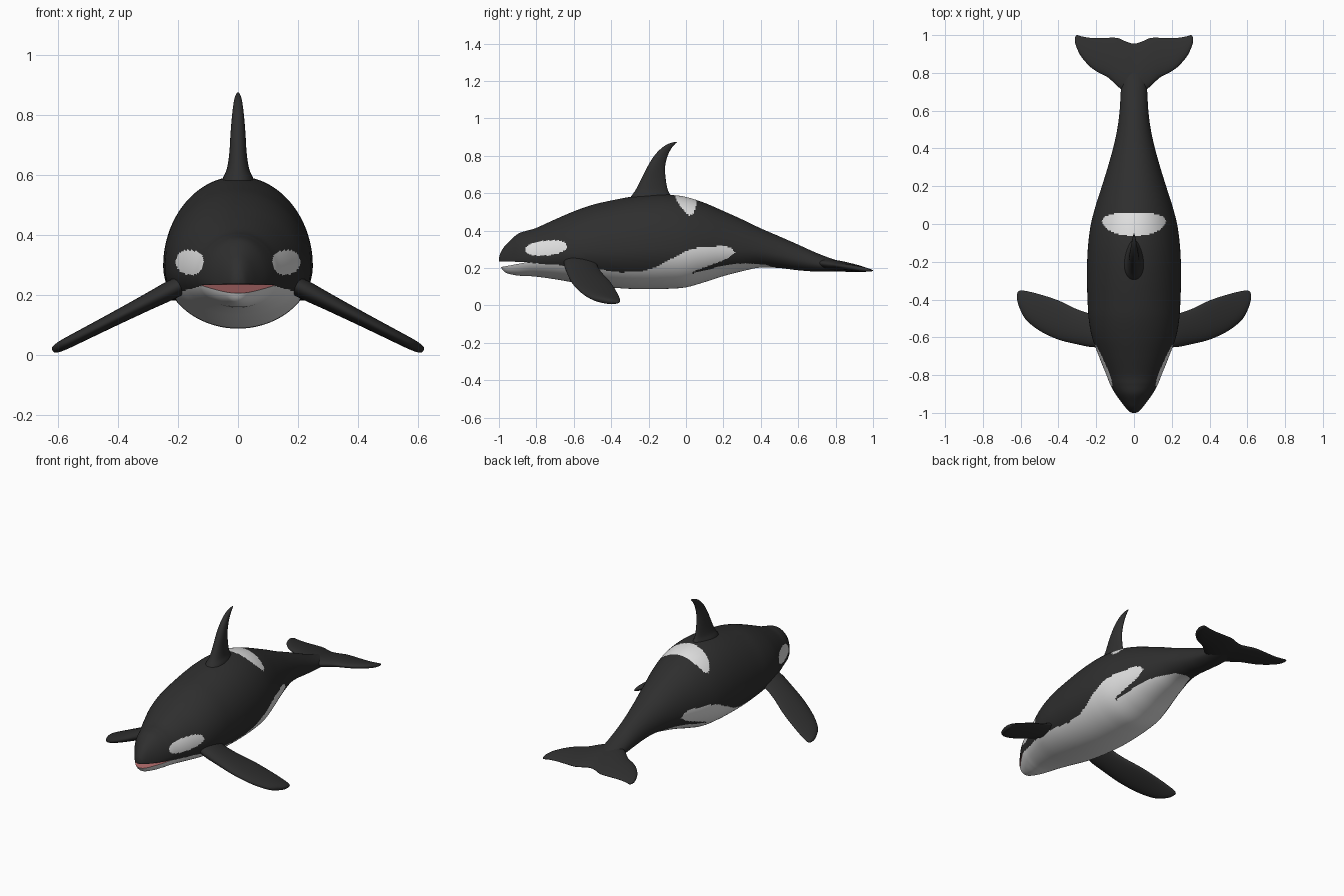
import bpy, bmesh, math
from mathutils import Vector

if "Cube" in bpy.data.objects:
    bpy.data.objects.remove(bpy.data.objects["Cube"])


def material(name, rgb):
    m = bpy.data.materials.new(name)
    m.diffuse_color = (*rgb, 1)
    m.use_nodes = True
    m.node_tree.nodes["Principled BSDF"].inputs["Base Color"].default_value = m.diffuse_color
    return m


MATS = [material("black skin", (0.028, 0.028, 0.028)),
        material("white skin", (0.75, 0.75, 0.75)),
        material("mouth pink", (0.42, 0.14, 0.14))]


def smooth_rows(rows, steps):
    """Catmull-Rom interpolation between rows of numbers."""
    out = []
    for i in range(len(rows) - 1):
        a, b, c, d = (rows[max(0, min(len(rows) - 1, i + k))] for k in (-1, 0, 1, 2))
        for s in range(steps):
            t = s / steps
            out.append([0.5 * (2 * q + (r - p) * t + (2 * p - 5 * q + 4 * r - u) * t * t
                               + (3 * q - p - 3 * r + u) * t ** 3)
                        for p, q, r, u in zip(a, b, c, d)])
    return out + [list(rows[-1])]


def interp(table, v):
    """Piecewise linear lookup."""
    if v <= table[0][0]:
        return table[0][1]
    for (a, p), (b, q) in zip(table, table[1:]):
        if v <= b:
            return p + (q - p) * (v - a) / (b - a)
    return table[-1][1]


def loft(name, rings, paint=None):
    """Skin closed rings, cap both ends, colour faces by a rule."""
    bm = bmesh.new()
    vs = [[bm.verts.new(p) for p in ring] for ring in rings]
    n = len(vs[0])
    for a, b in zip(vs, vs[1:]):
        for i in range(n):
            j = (i + 1) % n
            bm.faces.new((a[i], a[j], b[j], b[i]))
    bm.faces.new(vs[0])
    bm.faces.new(vs[-1])
    bmesh.ops.recalc_face_normals(bm, faces=bm.faces)
    if paint:
        for f in bm.faces:
            f.material_index = paint(f.calc_center_median())
    me = bpy.data.meshes.new(name)
    bm.to_mesh(me)
    bm.free()
    for m in MATS:
        me.materials.append(m)
    ob = bpy.data.objects.new(name, me)
    bpy.context.collection.objects.link(ob)
    return ob


def shade(ob, angle=40):
    bpy.ops.object.select_all(action='DESELECT')
    ob.select_set(True)
    bpy.context.view_layer.objects.active = ob
    bpy.ops.object.shade_smooth_by_angle(angle=math.radians(angle))


def fin(name, stations, place, steps=6, n=32):
    """Stations are span, leading edge, trailing edge, half thickness."""
    rings = []
    for s, lead, trail, half in smooth_rows(stations, steps):
        mid, chord = (lead + trail) / 2, (trail - lead) / 2
        ring = []
        for k in range(n):
            a = math.tau * k / n
            thick = half * math.sin(a) * (1 - 0.25 * math.cos(a))
            ring.append(place(s, mid + chord * math.cos(a), thick))
        rings.append(ring)
    ob = loft(name, rings)
    shade(ob, 60)
    return ob


# Body stations: y, top z, bottom z, half width
BODY = [(-1.0, .253, .235, .008), (-.993, .278, .212, .024), (-.975, .31, .184, .042),
        (-.95, .338, .17, .062), (-.9, .382, .16, .098), (-.85, .40, .157, .126),
        (-.8, .415, .154, .146), (-.7, .46, .14, .186), (-.6, .503, .123, .222),
        (-.5, .538, .108, .24), (-.4, .561, .096, .246), (-.3, .58, .089, .249),
        (-.2, .592, .087, .248), (-.1, .593, .089, .242), (0, .58, .097, .228),
        (.1, .548, .125, .202), (.2, .505, .157, .17), (.3, .46, .183, .139),
        (.4, .412, .203, .111), (.5, .369, .2, .089), (.6, .325, .188, .076),
        (.7, .28, .181, .07), (.8, .243, .182, .062), (.88, .222, .186, .04),
        (.94, .205, .19, .008)]

# Paint borders as (y, z): belly edge, flank lobe top and bottom
BELLY = [(-1, .228), (-.85, .23), (-.75, .22), (-.6, .21), (-.35, .177), (-.246, .18),
         (-.166, .203), (-.085, .246), (-.005, .29), (.035, .302), (.0351, .17), (.1, .189),
         (.235, .22), (.316, .226), (.43, .217), (.49, .195), (.5, 0)]
LOBE_TOP = [(.035, .302), (.075, .311), (.18, .317), (.235, .313), (.262, .285)]
LOBE_LOW = [(.035, .18), (.128, .214), (.21, .246), (.25, .272), (.262, .285)]


def paint(p):
    x, y, z = abs(p.x), p.y, p.z
    if z < interp(BELLY, y):                                   # belly and chin
        return 1
    if .035 < y < .262 and interp(LOBE_LOW, y) < z < interp(LOBE_TOP, y):
        return 1                                               # flank lobe
    u, v = (y + .748) / .11, (z - .307 - .08 * (y + .748)) / .04
    if x > .05 and abs(u) ** 2.3 + abs(v) ** 2.3 < 1:          # eye patch
        return 1
    w = x / .168
    if z > .42 and w < 1:                                      # saddle
        if .015 - .078 * math.sqrt(1 - w * w) < y < .015 + .042 * math.sqrt(1 - w ** 4):
            return 1
    return 0


rings = []
N = 160
for y, top, bot, wid in smooth_rows(BODY, 14):
    c = bot + .42 * (top - bot)
    ring = []
    for k in range(N):
        a = math.tau * k / N
        s = math.sin(a)
        ring.append((wid * math.cos(a), y, c + s * ((top - c) if s > 0 else (c - bot))))
    rings.append(ring)
body = loft("body", rings, paint)

# Mouth: wedge cut out of the snout, its walls stay pink
wedge = [(-1.05, .237), (-1.05, .194), (-.845, .232)]
cutter = loft("mouth_cutter", [[(x, y, z) for y, z in wedge] for x in (-.3, .3)], lambda p: 2)
cutter.hide_render = True
mod = body.modifiers.new("mouth", 'BOOLEAN')
mod.operation, mod.solver, mod.object = 'DIFFERENCE', 'EXACT', cutter
bpy.context.view_layer.objects.active = body
bpy.ops.object.modifier_apply(modifier=mod.name)
bpy.data.objects.remove(cutter)
shade(body)

# Dorsal fin
fin("dorsal_fin",
    [(.54, -.32, -.05, .06), (.585, -.292, -.08, .05), (.62, -.268, -.098, .036),
     (.674, -.24, -.108, .028), (.74, -.207, -.112, .024), (.80, -.17, -.098, .019),
     (.84, -.132, -.078, .014), (.862, -.098, -.06, .009), (.873, -.066, -.048, .003)],
    lambda s, c, t: (t, c, s))

# Pectoral fins, sloping down and out
PEC = [(.14, -.65, -.47, .03), (.22, -.652, -.475, .031), (.3, -.637, -.452, .027),
       (.4, -.612, -.405, .023), (.5, -.565, -.372, .02), (.57, -.508, -.355, .018),
       (.6, -.455, -.352, .015), (.614, -.415, -.358, .01), (.618, -.39, -.37, .003)]
for side, label in ((-1, "left"), (1, "right")):
    fin(label + "_pectoral_fin", PEC,
        lambda s, c, t: (side * (s + .46 * t), c, .212 - .51 * (s - .23) + .89 * t))

# Tail flukes, one piece across the centre
HALF = [(0, .68, .955, .028), (.04, .695, .965, .028), (.085, .727, .984, .025),
        (.137, .775, .986, .021), (.19, .803, .985, .018), (.235, .835, .986, .016),
        (.28, .887, .994, .013), (.302, .93, 1.0, .01), (.312, .96, .99, .004)]
FLUKE = [(-s, a, b, h) for s, a, b, h in reversed(HALF[1:])] + HALF
fin("tail_flukes", FLUKE, lambda s, c, t: (s, c, .214 - .14 * (c - .8) + t))
